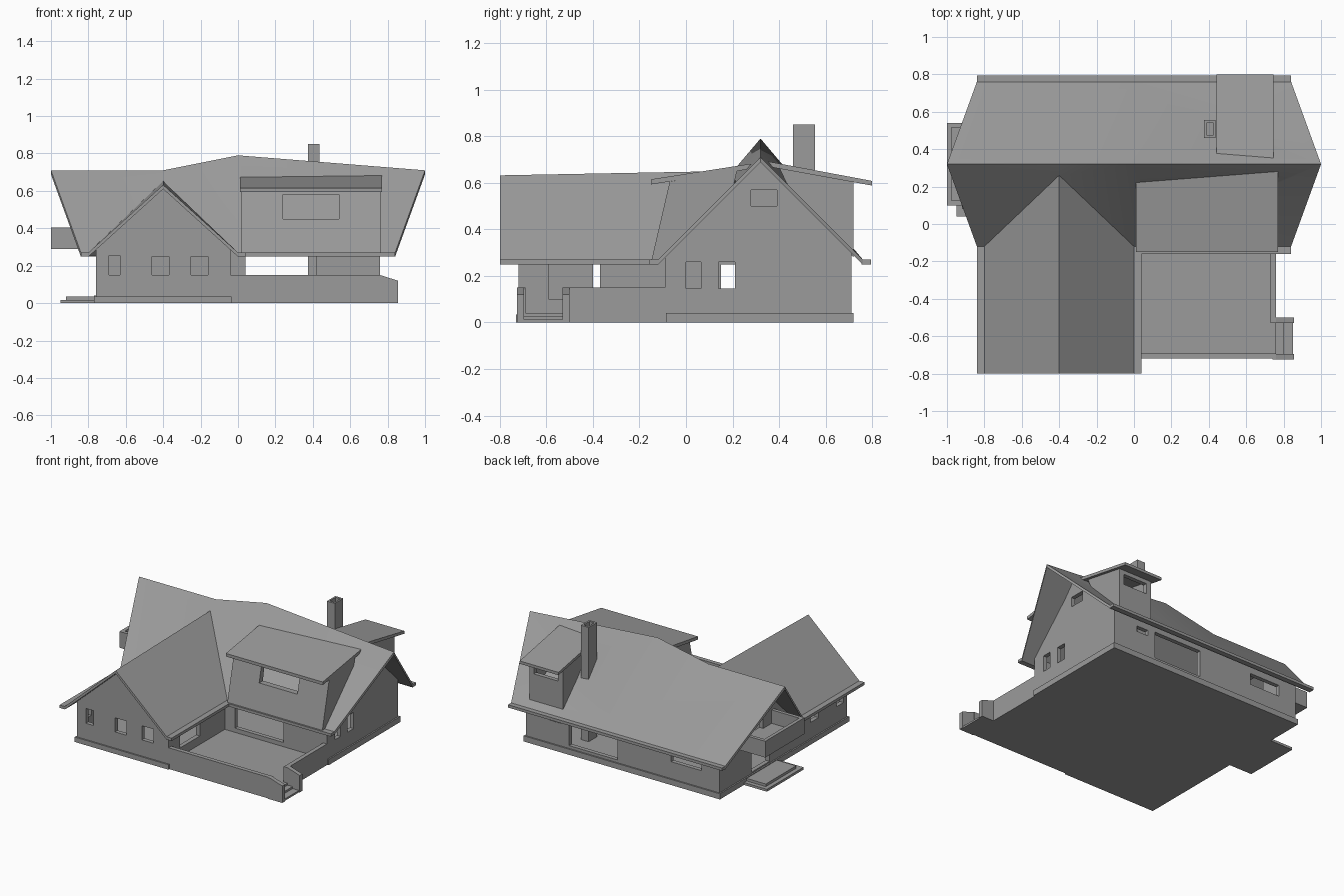
import bpy, bmesh, math

if "Cube" in bpy.data.objects:
    bpy.data.objects.remove(bpy.data.objects["Cube"])

grey = bpy.data.materials.new('dark_grey')
grey.diffuse_color = (.33, .33, .33, 1)
grey.use_nodes = True
grey.node_tree.nodes["Principled BSDF"].inputs["Base Color"].default_value = grey.diffuse_color


def mesh_object(name, verts, faces):
    bm = bmesh.new()
    vs = [bm.verts.new(v) for v in verts]
    for f in faces:
        bm.faces.new([vs[i] for i in f])
    bmesh.ops.recalc_face_normals(bm, faces=bm.faces)
    me = bpy.data.meshes.new(name)
    bm.to_mesh(me)
    bm.free()
    me.materials.append(grey)
    ob = bpy.data.objects.new(name, me)
    bpy.context.collection.objects.link(ob)
    return ob


def boxes(name, *dims):
    # each box: x0, x1, y0, y1, z0, z1
    verts, faces = [], []
    for x0, x1, y0, y1, z0, z1 in dims:
        n = len(verts)
        verts += [(x, y, z) for z in (z0, z1) for x, y in ((x0, y0), (x1, y0), (x1, y1), (x0, y1))]
        faces += [[n + i for i in f] for f in
                  ((0, 3, 2, 1), (4, 5, 6, 7), (0, 1, 5, 4), (1, 2, 6, 5), (2, 3, 7, 6), (3, 0, 4, 7))]
    return mesh_object(name, verts, faces)


def prism(name, pts, axis, a, b):
    # profile (y, z) swept along x, or (x, z) swept along y
    n = len(pts)
    verts = [(t, p, q) if axis == 'x' else (p, t, q) for t in (a, b) for p, q in pts]
    faces = [list(range(n)), list(range(n, 2 * n))]
    faces += [[i, (i + 1) % n, n + (i + 1) % n, n + i] for i in range(n)]
    return mesh_object(name, verts, faces)


def sheet(name, verts, faces, thick):
    # open surface given a vertical thickness
    n = len(verts)
    edges = {}
    for f in faces:
        for i, j in zip(f, f[1:] + f[:1]):
            edges.setdefault(frozenset((i, j)), []).append((i, j))
    sides = [[e[0][0], e[0][1], e[0][1] + n, e[0][0] + n] for e in edges.values() if len(e) == 1]
    low = [(x, y, z - thick) for x, y, z in verts]
    return mesh_object(name, list(verts) + low, faces + [[i + n for i in f] for f in faces] + sides)


def boolean(ob, cutter, op='DIFFERENCE', keep=False):
    m = ob.modifiers.new('cut', 'BOOLEAN')
    m.operation, m.object, m.solver = op, cutter, 'EXACT'
    cutter.hide_render = True
    dg = bpy.context.evaluated_depsgraph_get()
    dg.update()
    me = bpy.data.meshes.new_from_object(ob.evaluated_get(dg))
    ob.modifiers.clear()
    ob.data = me
    if not keep:
        bpy.data.objects.remove(cutter)


# house walls: main gable along x, wing gable along y, hollowed
walls = prism('house_walls', [(-.09, 0), (.71, 0), (.71, .308), (.32, .7), (-.09, .288)], 'x', -.76, .76)
boolean(walls, prism('wing', [(-.76, 0), (-.04, 0), (-.04, .29), (-.4, .617), (-.76, .29)], 'y', -.72, .05), 'UNION')
boolean(walls, prism('main_room', [(-.06, .04), (.68, .04), (.68, .29), (.32, .65), (-.06, .27)], 'x', -.73, .73))
boolean(walls, prism('wing_room', [(-.73, .04), (-.07, .04), (-.07, .262), (-.4, .565), (-.73, .262)], 'y', -.69, .08))

# window and door openings
openings = [
    (-.69, -.63, -.75, -.66, .15, .255), (-.46, -.37, -.75, -.66, .15, .25), (-.25, -.16, -.75, -.66, .15, .25),
    (.04, .42, -.12, -.03, .07, .25),
    (.04, .42, .65, .75, .06, .25), (.48, .57, .65, .75, .2, .24), (-.62, -.38, .65, .75, .16, .24),
    (.7, .8, 0, .065, .145, .26), (.7, .8, .14, .21, .145, .26), (.7, .8, .28, .39, .5, .57),
    (-.8, -.7, .15, .35, .05, .25), (-.8, -.7, .22, .42, .31, .53),
    (-.8, -.7, -.4, -.31, .15, .25), (-.8, -.7, -.68, -.6, .15, .25),
    (-.1, -.02, -.59, -.37, .1, .25)]
boolean(walls, boxes('openings', *openings))

# interior partitions
boxes('partitions', (-.73, -.07, -.06, -.04, .04, .26), (-.41, -.39, .2, .44, .27, .57))

# plinth strips around the base
boxes('plinth', (-.77, .77, -.085, .72, 0, .04), (-.77, -.035, -.73, -.085, 0, .035))

# roof: bent main ridge with a crossing wing gable
V = [(-1, .32, .71), (-.4, .32, .71), (0, .32, .79), (1, .32, .71),
     (-.84, -.12, .27), (-.8, -.12, .27), (0, -.12, .27), (.84, -.12, .27),
     (-.4, .26, .652), (-.84, .76, .27), (0, .76, .27), (.84, .76, .27),
     (-.8, -.8, .27), (-.4, -.8, .632), (0, -.8, .27)]
F = [[0, 4, 5], [0, 5, 8, 1], [1, 8, 2], [8, 6, 2], [2, 6, 3], [6, 7, 3],
     [0, 1, 10, 9], [1, 2, 10], [2, 3, 10], [3, 11, 10],
     [5, 12, 13, 8], [8, 13, 14, 6]]
roof = sheet('roof', V, F, .022)

# flat eave lips
boxes('eaves', (0, .84, -.16, -.12, .25, .27), (-.84, .84, .755, .795, .25, .27),
      (0, .04, -.8, -.12, .25, .27), (-.84, -.8, -.8, -.12, .25, .27))

# front dormer with leaning face and shed roof
d1 = prism('front_dormer', [(-.15, .26), (-.07, .605), (.22, .655), (.2, .57), (-.1, .27)], 'x', .02, .765)
in1 = prism('front_dormer_room', [(-.1, .24), (-.04, .592), (.2, .632), (.27, .5), (.2, .4)], 'x', .05, .735)
boolean(d1, in1, keep=True)
boolean(roof, in1)
boolean(d1, boxes('dormer_window', (.24, .54, -.2, .0, .45, .58)))
prism('front_dormer_roof', [(-.15, .615), (.28, .682), (.28, .66), (-.15, .593)], 'x', .01, .77)

# rear dormer
d2 = prism('rear_dormer', [(.72, .28), (.72, .61), (.4, .667), (.44, .58)], 'x', .46, .725)
in2 = prism('rear_dormer_room', [(.69, .24), (.69, .6), (.46, .64), (.4, .55), (.5, .4)], 'x', .485, .7)
boolean(d2, in2, keep=True)
boolean(roof, in2)
boolean(d2, boxes('rear_window', (.5, .69, .66, .8, .5, .575)))
prism('rear_dormer_roof', [(.8, .608), (.35, .692), (.35, .67), (.8, .588)], 'x', .44, .745)

# soft folds across the main roof slopes
roof.data.shade_smooth()
roof.data.set_sharp_from_angle(angle=math.radians(30))

# chimney with open flue
chimney = boxes('chimney', (.375, .437, .46, .555, .04, .85))
boolean(chimney, boxes('flue', (.387, .425, .475, .54, .75, .9)))

# patio floor, parapets, and entry steps with sloping cheek walls
boxes('patio_floor', (-.05, .76, -.715, -.08, 0, .04))
boxes('patio_parapet', (-.04, .76, -.72, -.69, 0, .15), (.73, .76, -.53, -.09, 0, .15))
for name, a, b in (('front', -.725, -.695), ('rear', -.53, -.5)):
    prism('step_cheek_' + name, [(.74, 0), (.855, 0), (.855, .12), (.76, .15), (.74, .15)], 'y', a, b)
boxes('patio_steps', (.75, .8, -.7, -.525, 0, .027), (.8, .85, -.7, -.525, 0, .013))

# left balcony and ground steps
balcony = boxes('balcony', (-1, -.755, .1, .54, .29, .405))
boolean(balcony, boxes('balcony_hollow', (-.975, -.7, .125, .515, .31, .5)))
boxes('side_steps', (-.95, -.75, .04, .45, 0, .017), (-.92, -.75, .08, .42, .015, .035))
